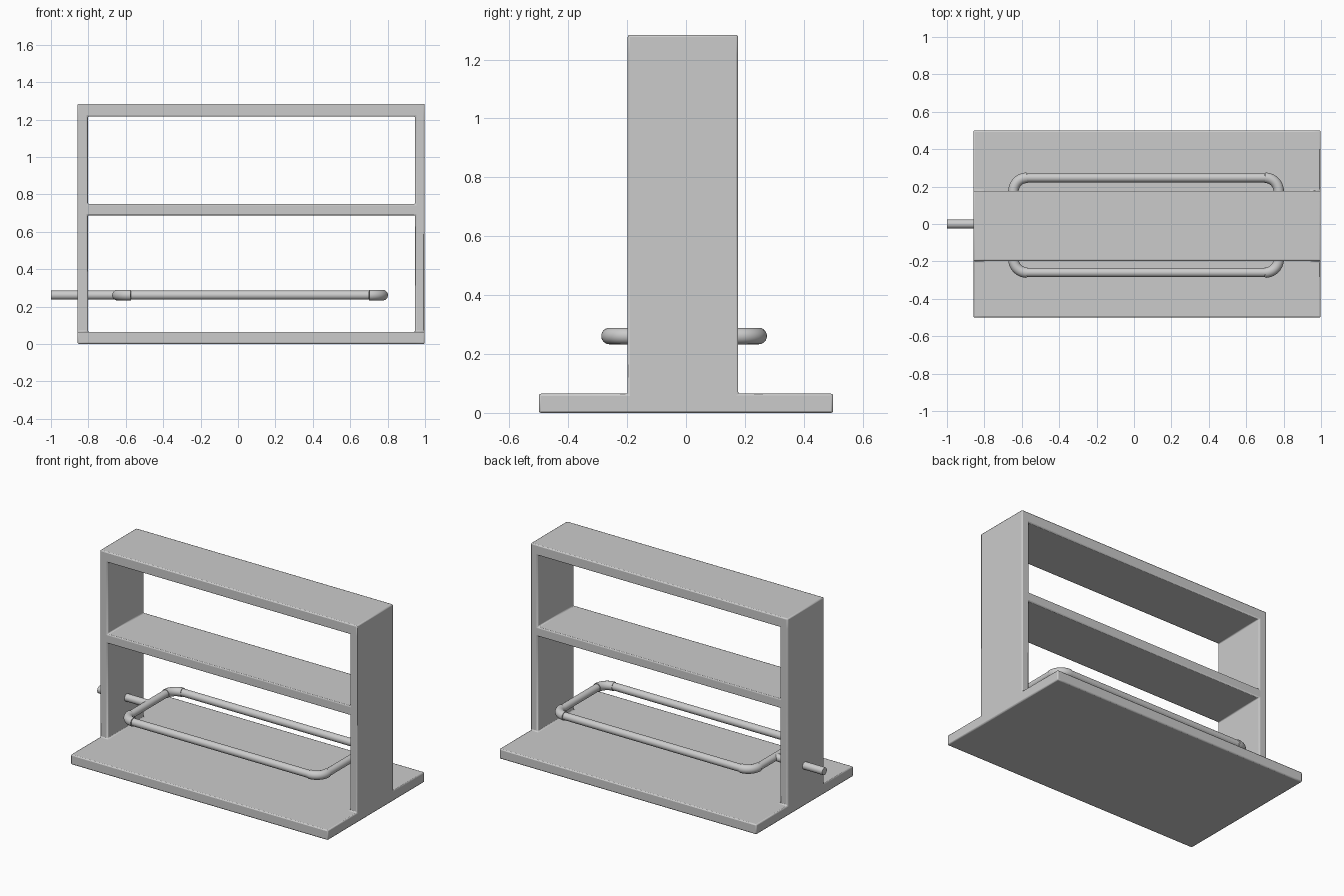
import bpy, bmesh, math
from mathutils import Vector

if "Cube" in bpy.data.objects:
    bpy.data.objects.remove(bpy.data.objects["Cube"])


def finish(name, bm):
    bmesh.ops.recalc_face_normals(bm, faces=bm.faces)
    me = bpy.data.meshes.new(name)
    bm.to_mesh(me)
    bm.free()
    ob = bpy.data.objects.new(name, me)
    bpy.context.collection.objects.link(ob)
    bpy.context.view_layer.objects.active = ob
    ob.select_set(True)
    bpy.ops.object.shade_smooth_by_angle(angle=math.radians(35))
    ob.select_set(False)
    return ob


def tube(name, points, radius, sides=24):
    """Sweep a capped circle along a flat path lying in a horizontal plane."""
    bm = bmesh.new()
    pts = [Vector(p) for p in points]
    rings = []
    for i, p in enumerate(pts):
        t = (pts[min(i + 1, len(pts) - 1)] - pts[max(i - 1, 0)]).normalized()
        side = Vector((-t.y, t.x, 0))
        rings.append([bm.verts.new(p + radius * (side * math.cos(a) + Vector((0, 0, math.sin(a)))))
                      for a in (2 * math.pi * k / sides for k in range(sides))])
    for r0, r1 in zip(rings, rings[1:]):
        for k in range(sides):
            n = (k + 1) % sides
            bm.faces.new((r0[k], r0[n], r1[n], r1[k]))
    bm.faces.new(rings[0])
    bm.faces.new(rings[-1])
    return finish(name, bm)


# Stand: base plate, two uprights, shelf and top fused into one solid on a cell grid
XS = [-0.858, -0.803, 0.947, 0.998]
YS = [-0.5, -0.198, 0.177, 0.5]
ZS = [0.0, 0.065, 0.688, 0.748, 1.216, 1.284]


def filled(c):
    i, j, k = c
    if not (0 <= i < 3 and 0 <= j < 3 and 0 <= k < 5):
        return False
    return k == 0 or (j == 1 and (i != 1 or k in (2, 4)))


bm = bmesh.new()
grid = {}
for i in range(3):
    for j in range(3):
        for k in range(5):
            if not filled((i, j, k)):
                continue
            for axis in range(3):
                for step in (0, 1):
                    near = [i, j, k]
                    near[axis] += 2 * step - 1
                    if filled(near):
                        continue
                    corners = []
                    for u, v in ((0, 0), (1, 0), (1, 1), (0, 1)):
                        c = [i, j, k]
                        c[axis] += step
                        c[(axis + 1) % 3] += u
                        c[(axis + 2) % 3] += v
                        c = tuple(c)
                        if c not in grid:
                            grid[c] = bm.verts.new((XS[c[0]], YS[c[1]], ZS[c[2]]))
                        corners.append(grid[c])
                    bm.faces.new(corners)
stand = finish("shelf_stand", bm)
bevel = stand.modifiers.new("soft_edges", 'BEVEL')
bevel.width = 0.007
bevel.segments = 2
bevel.limit_method = 'ANGLE'

# Hanging loop: four straight tubes joined by slightly thicker elbows
Z, ROD, ELBOW, BEND = 0.261, 0.024, 0.028, 0.073
X0, X1, Y0, Y1 = -0.645, 0.774, -0.260, 0.247
for label, y in (("front", Y0), ("back", Y1)):
    tube("loop_rod_" + label, [(X0 + BEND, y, Z), (X1 - BEND, y, Z)], ROD)
for label, x in (("left", X0), ("right", X1)):
    tube("loop_rod_" + label, [(x, Y0 + BEND, Z), (x, Y1 - BEND, Z)], ROD)

centres = [(X1 - BEND, Y1 - BEND), (X0 + BEND, Y1 - BEND),
           (X0 + BEND, Y0 + BEND), (X1 - BEND, Y0 + BEND)]
for q, (cx, cy) in enumerate(centres):
    angles = [math.pi / 2 * (q + s / 10) for s in range(11)]
    tube(f"loop_elbow_{q + 1}",
         [(cx + BEND * math.cos(a), cy + BEND * math.sin(a), Z) for a in angles], ELBOW)

# Support rod passing through the left upright to the loop
tube("support_rod", [(-1.0, 0, Z), (X0, 0, Z)], ROD)
